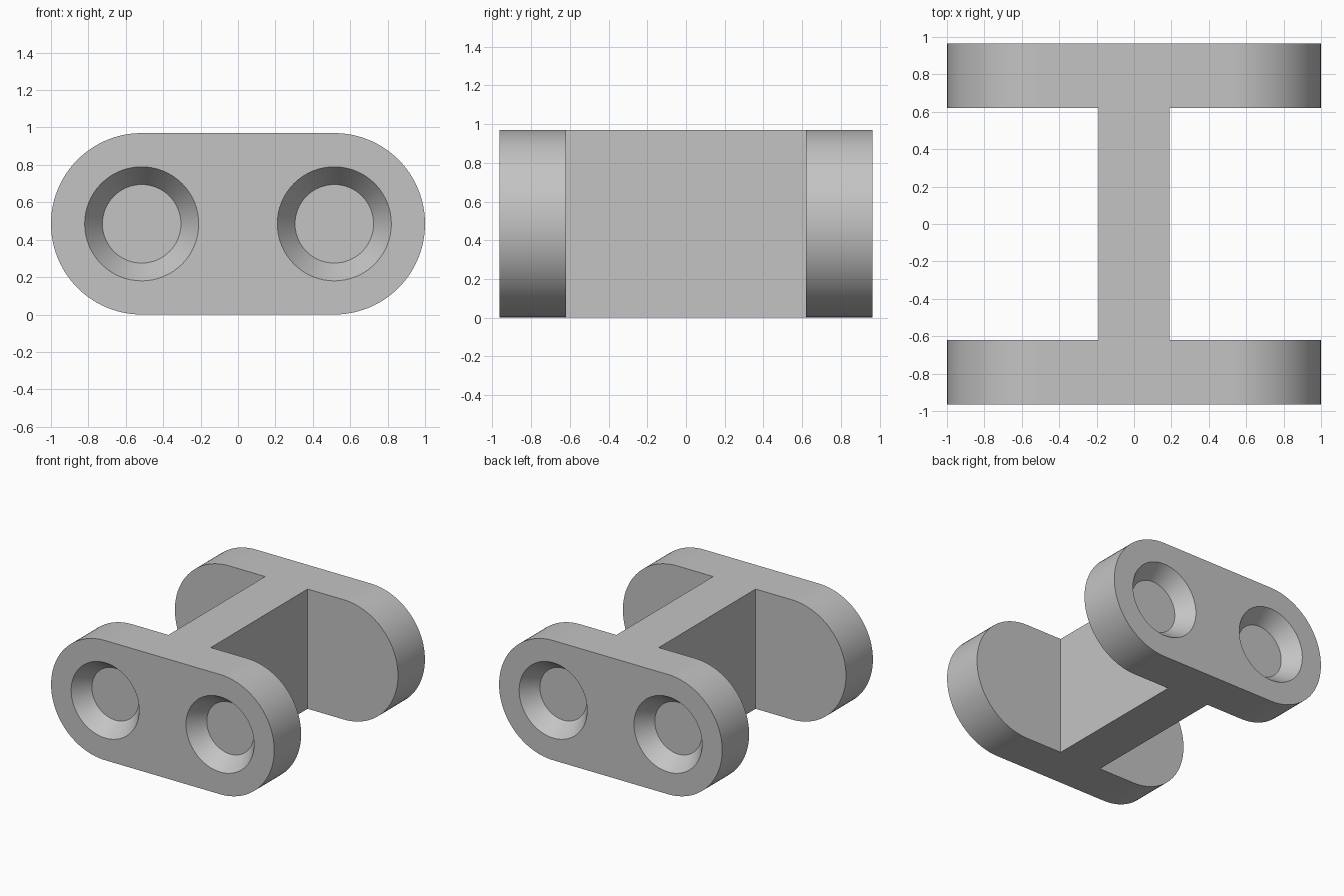
import bpy, bmesh, math
from mathutils import Matrix, Vector

if "Cube" in bpy.data.objects:
    bpy.data.objects.remove(bpy.data.objects["Cube"])

R = 0.485                 # end radius of the plates, half their height
CX = 1.0 - R              # centre of the rounded ends and recesses
Y_OUT, Y_IN = 0.965, 0.62 # outer and inner faces of the plates
WEB = 0.19                # half thickness of the web
R_OUT, R_FLOOR, DEPTH = 0.305, 0.21, 0.13

grey = bpy.data.materials.new("light grey")
grey.diffuse_color = (0.55, 0.55, 0.55, 1)
grey.use_nodes = True
grey.node_tree.nodes["Principled BSDF"].inputs["Base Color"].default_value = grey.diffuse_color


def to_object(name, bm):
    bmesh.ops.recalc_face_normals(bm, faces=bm.faces)
    me = bpy.data.meshes.new(name)
    bm.to_mesh(me)
    bm.free()
    me.materials.append(grey)
    ob = bpy.data.objects.new(name, me)
    bpy.context.collection.objects.link(ob)
    return ob


def prism(name, points, direction):
    bm = bmesh.new()
    face = bm.faces.new([bm.verts.new(p) for p in points])
    ext = bmesh.ops.extrude_face_region(bm, geom=[face], use_keep_orig=True)
    moved = [g for g in ext["geom"] if isinstance(g, bmesh.types.BMVert)]
    bmesh.ops.translate(bm, verts=moved, vec=Vector(direction))
    return to_object(name, bm)


# I-shaped plan: two plates joined by a central web
quarter = [(WEB, 0), (WEB, Y_IN), (1.1, Y_IN), (1.1, Y_OUT)][1:]
right = [(x, -y) for x, y in reversed(quarter)] + quarter
left = [(-x, -y) for x, y in right]
body = prism("double_plate_bracket", [(x, y, -0.1) for x, y in right + left], (0, 0, 1.2))

# Rounded-end outline that trims the plan
N = 48
outline = []
for side in (1, -1):
    for i in range(N + 1):
        a = -math.pi / 2 + math.pi * i / N
        outline.append((side * (CX + R * math.cos(a)), -1.2, R + side * R * math.sin(a)))
trim = prism("outline_cutter", outline, (0, 2.4, 0))

# Tapered recesses, two on each outer face
bm = bmesh.new()
for face in (-1, 1):
    for sx in (-1, 1):
        m = Matrix.Translation((sx * CX, face * Y_OUT, R)) @ Matrix.Rotation(-face * math.pi / 2, 4, 'X')
        bmesh.ops.create_cone(bm, cap_ends=True, segments=64, radius1=R_FLOOR,
                              radius2=2 * R_OUT - R_FLOOR, depth=2 * DEPTH, matrix=m)
recesses = to_object("recess_cutter", bm)

for cutter, op in ((trim, 'INTERSECT'), (recesses, 'DIFFERENCE')):
    mod = body.modifiers.new(cutter.name, 'BOOLEAN')
    mod.object, mod.operation, mod.solver = cutter, op, 'EXACT'

bpy.context.view_layer.objects.active = body
body.select_set(True)
for mod in list(body.modifiers):
    bpy.ops.object.modifier_apply(modifier=mod.name)
for cutter in (trim, recesses):
    bpy.data.objects.remove(cutter)

# Smooth curved walls with crisp edges
bpy.ops.object.shade_smooth_by_angle(angle=math.radians(30))
